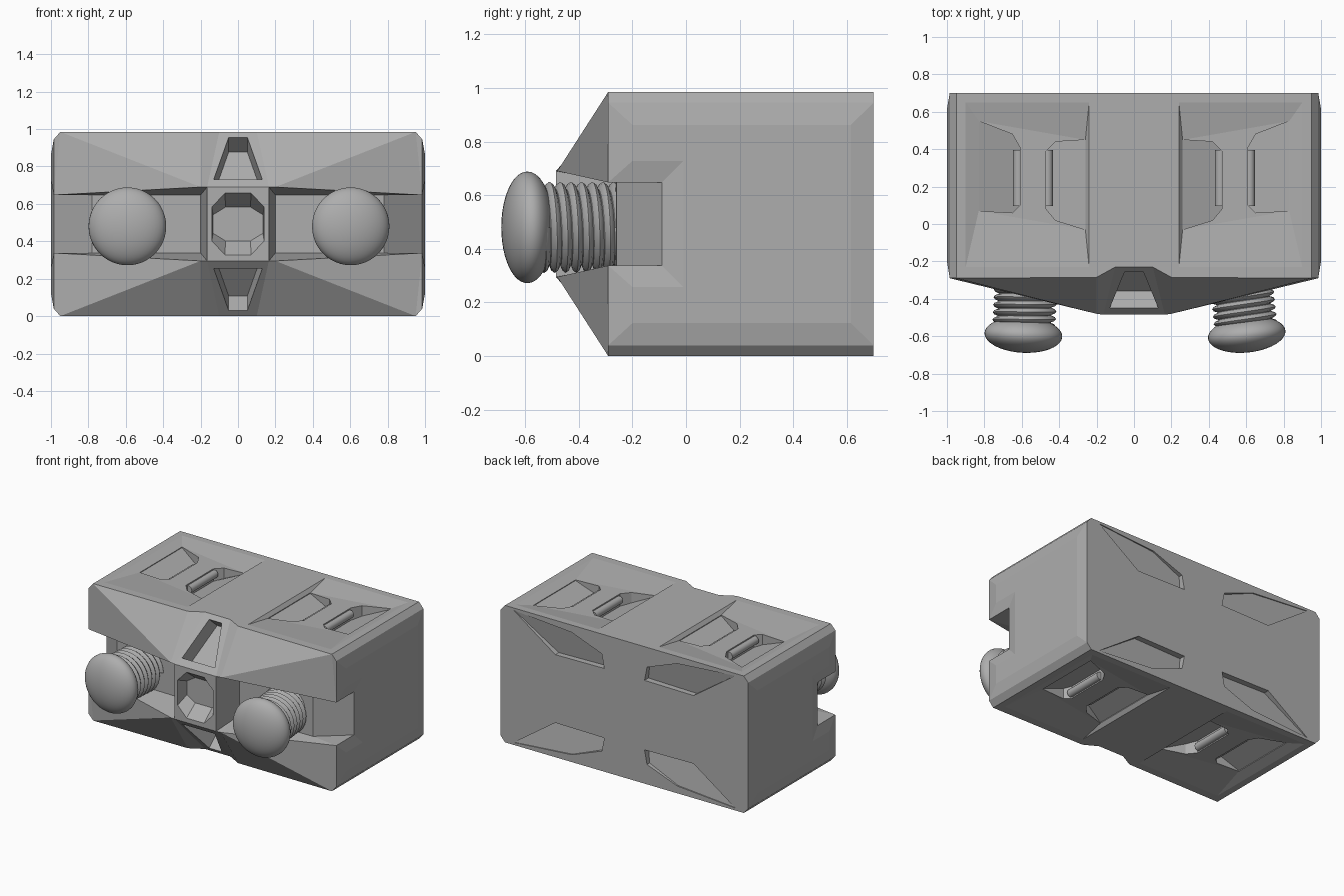
import bpy, bmesh, math
from mathutils import Matrix, Vector

if "Cube" in bpy.data.objects:
    bpy.data.objects.remove(bpy.data.objects["Cube"])

C = 0.4925  # half height of the body, also its centre height

grey = bpy.data.materials.new("warm_grey")
grey.diffuse_color = (0.42, 0.42, 0.42, 1)
grey.use_nodes = True
grey.node_tree.nodes["Principled BSDF"].inputs["Base Color"].default_value = grey.diffuse_color


def finish(name, bm, smooth=None, z=0.0):
    bmesh.ops.recalc_face_normals(bm, faces=bm.faces)
    me = bpy.data.meshes.new(name)
    bm.to_mesh(me)
    bm.free()
    ob = bpy.data.objects.new(name, me)
    bpy.context.collection.objects.link(ob)
    me.materials.append(grey)
    ob.location.z = z
    bpy.context.view_layer.objects.active = ob
    for o in bpy.context.selected_objects:
        o.select_set(False)
    ob.select_set(True)
    if smooth:
        bpy.ops.object.shade_smooth_by_angle(angle=math.radians(smooth))
    return ob


def loft(bm, *loops):
    """Closed solid through matching loops of points."""
    rings = [[bm.verts.new(p) for p in loop] for loop in loops]
    for a, b in zip(rings, rings[1:]):
        for i in range(len(a)):
            j = (i + 1) % len(a)
            bm.faces.new((a[i], a[j], b[j], b[i]))
    bm.faces.new(rings[0])
    bm.faces.new(rings[-1])


def flip(points, sx, sz):
    return [(x * sx, y, z * sz) for x, y, z in points]


# Body: one quarter, mirrored left-right and top-bottom
P = {
    "a0": (0, -.23, C), "a1": (.1, -.23, C), "a2": (.2, -.285, C),
    "a3": (.95, -.29, C), "a4": (.985, -.29, C - .04),
    "b0": (0, .7, C), "b3": (.95, .7, C), "b4": (.985, .7, C - .04),
    "b5": (.985, .7, 0), "b6": (0, .7, 0),
    "n0": (0, -.485, .1975), "n1": (.165, -.485, .1975), "n2": (.2, -.48, .1975),
    "m0": (0, -.485, 0), "m1": (.165, -.485, 0),
    "w1": (.2, -.27, 0), "w1t": (.2, -.27, .155),
    "w2": (.78, -.26, 0), "w2t": (.78, -.26, .155),
    "s": (.985, -.09, 0), "st": (.985, -.09, .155), "e": (.985, -.29, .155),
    "p0": (1, -.2, .37), "p1": (1, .615, .37), "p2": (1, .615, 0),
    "p3": (1, -.01, 0), "p4": (1, -.01, .235), "p5": (1, -.2, .235),
}
FACES = [
    "a0 a1 a2 a3 b3 b0", "a3 a4 b4 b3", "b0 b3 b4 b5 b6",           # top, chamfer, back
    "a0 a1 n1 n0", "a1 a2 n2 n1", "a2 a3 n2", "a3 e n2", "a3 a4 e",  # front slopes
    "n0 n1 m1 m0", "n1 w1t w1 m1", "n1 n2 w1t", "n2 e w2t w1t", "e st w2t",
    "w1 w1t w2t w2", "w2 w2t st s",                                  # groove walls
    "a4 b4 p1 p0", "b4 b5 p2 p1", "s st p4 p3", "st e p5 p4", "e a4 p0 p5",
    "p0 p1 p4 p5", "p1 p2 p3 p4",                                    # raised side pad
]
bm = bmesh.new()
for sx in (1, -1):
    for sz in (1, -1):
        v = {k: bm.verts.new((x * sx, y, z * sz)) for k, (x, y, z) in P.items()}
        for f in FACES:
            bm.faces.new([v[k] for k in f.split()])
bmesh.ops.remove_doubles(bm, verts=bm.verts, dist=1e-5)
body = finish("body", bm, z=C)


def carve(name, bm):
    cutter = finish(name, bm, z=C)
    cutter.hide_render = True
    bpy.context.view_layer.objects.active = body
    mod = body.modifiers.new(name, 'BOOLEAN')
    mod.operation = 'DIFFERENCE'
    mod.solver = 'EXACT'
    mod.object = cutter
    bpy.ops.object.modifier_apply(modifier=name)
    bpy.data.objects.remove(cutter)


def at(outline, h):
    return [(x, y, h) for x, y in outline]


# Shallow sunk panels on top and bottom, and the back and nose recesses
panel = [(.24, -.23), (.9, -.23), (.9, .65), (.24, .65)]
panel_in = [(.26, -.03), (.83, .07), (.83, .55), (.26, .45)]
back = [(.88, .475), (.42, .44), (.18, .35), (.16, .25), (.55, .245)]
back_depth = [.005, .01, .03, .045, .04]
slot = [(-.13, -.45, .2375), (.13, -.45, .2375), (.05, -.256, .4625), (-.05, -.256, .4625)]
n = Vector((0, -.757, .654))
bm = bmesh.new()
for sz in (1, -1):
    loft(bm, flip([Vector(p) + n * .03 for p in slot], 1, sz),
         flip([Vector(p) - n * .12 for p in slot], 1, sz))
    for sx in (1, -1):
        loft(bm, flip(at(panel, C + .03), sx, sz), flip(at(panel, C), sx, sz),
             flip(at(panel_in, C - .025), sx, sz))
        loft(bm, flip([(x, .73, z) for x, z in back], sx, sz),
             flip([(x, .7 - d, z) for (x, z), d in zip(back, back_depth)], sx, sz))
octagon = [(.14, .09), (.07, .165), (-.07, .165), (-.14, .09),
           (-.14, -.09), (-.07, -.165), (.07, -.165), (.14, -.09)]
loft(bm, [(x, -.52, z) for x, z in octagon], [(x, -.485, z) for x, z in octagon],
     [(x * .95, -.39, z * .55) for x, z in octagon])
carve("recess_cutter", bm)

# Wedge pockets either side of a central ridge in every panel
outer = [(.83, .55), (.65, .48), (.61, .41), (.61, .1), (.65, .06), (.83, .07)]
inner = [(.26, .45), (.42, .44), (.47, .39), (.47, .08), (.42, .02), (.26, -.03)]
depth = [.03, .1, .115, .115, .1, .03]
bm = bmesh.new()
for sx in (1, -1):
    for sz in (1, -1):
        for outline in (outer, inner):
            loft(bm, flip(at(outline, C + .03), sx, sz),
                 flip([(x, y, C - d) for (x, y), d in zip(outline, depth)], sx, sz))
carve("pocket_cutter", bm)

# Rounded bars along the ridge walls
bm = bmesh.new()
for sx in (1, -1):
    for sz in (1, -1):
        for x in (.618, .462):
            bmesh.ops.create_cone(
                bm, cap_ends=True, segments=16, radius1=.028, radius2=.028, depth=.3,
                matrix=Matrix.Translation((x * sx, .245, (C - .06) * sz))
                @ Matrix.Rotation(math.pi / 2, 4, 'X'))
finish("ridge_bars", bm, 40, C)


# Knobs on threaded stems, each tilted a little
def knob(side, x, tilt):
    place = Matrix.Translation((x, -.28, .48)) @ Matrix.Rotation(math.radians(tilt), 4, 'Z')
    bm = bmesh.new()
    bmesh.ops.create_uvsphere(
        bm, u_segments=40, v_segments=24, radius=1,
        matrix=place @ Matrix.Translation((0, -.313, 0)) @ Matrix.Diagonal((.208, .096, .208, 1)))
    finish(side + "_knob", bm, 60)

    bm = bmesh.new()  # helical thread swept around a core
    turns, seg, pitch = 7, 32, .04
    rows = []
    for i in range(turns * seg + 1):
        a = 2 * math.pi * i / seg
        y = .02 - pitch * i / seg
        rows.append([bm.verts.new(place @ Vector((r * math.cos(a), y + dy, r * math.sin(a))))
                     for r, dy in ((.14, .02), (.162, .011), (.17, 0), (.162, -.011), (.14, -.02))])
    for a, b in zip(rows, rows[1:]):
        for j in range(4):
            bm.faces.new((a[j], a[j + 1], b[j + 1], b[j]))
    bmesh.ops.create_cone(
        bm, cap_ends=True, segments=32, radius1=.143, radius2=.143, depth=.29,
        matrix=place @ Matrix.Translation((0, -.125, 0)) @ Matrix.Rotation(math.pi / 2, 4, 'X'))
    finish(side + "_threaded_stem", bm, 40)


knob("left", -.575, -3)
knob("right", .57, 6)
